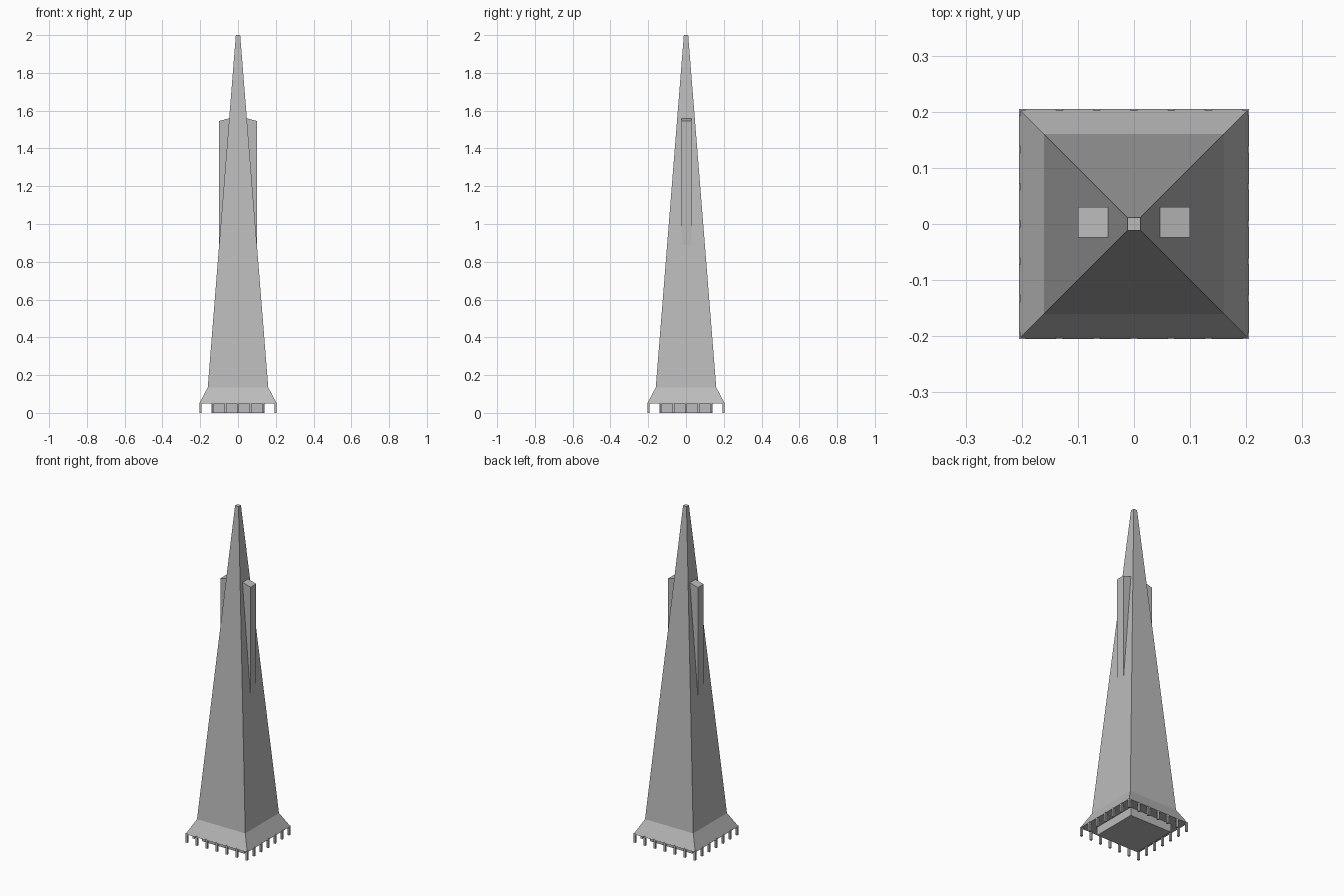
import bpy, bmesh

cube = bpy.data.objects.get("Cube")
if cube:
    bpy.data.objects.remove(cube, do_unlink=True)

grey = bpy.data.materials.new("concrete grey")
grey.use_nodes = True
colour = (0.5, 0.5, 0.5, 1)
grey.diffuse_color = colour
grey.node_tree.nodes["Principled BSDF"].inputs["Base Color"].default_value = colour


def loft(name, rings):
    """Join stacked rings of points into a closed solid."""
    bm = bmesh.new()
    loops = [[bm.verts.new(p) for p in ring] for ring in rings]
    n = len(loops[0])
    for low, high in zip(loops, loops[1:]):
        for i in range(n):
            j = (i + 1) % n
            bm.faces.new((low[i], low[j], high[j], high[i]))
    bm.faces.new(loops[0][::-1])
    bm.faces.new(loops[-1])
    bmesh.ops.recalc_face_normals(bm, faces=bm.faces)
    mesh = bpy.data.meshes.new(name)
    bm.to_mesh(mesh)
    bm.free()
    mesh.materials.append(grey)
    obj = bpy.data.objects.new(name, mesh)
    bpy.context.collection.objects.link(obj)
    return obj


def square(half, z, x=0, y=0):
    return [(x - half, y - half, z), (x + half, y - half, z),
            (x + half, y + half, z), (x - half, y + half, z)]


# Tapering shaft, flared skirt and recessed ground floor
loft("shaft", [square(0.16, 0.135), square(0.0115, 2)])
loft("skirt", [square(0.205, 0.05), square(0.16, 0.135)])
loft("ground_floor", [square(0.14, 0), square(0.14, 0.05)])

# Vertical wings on both sides, with tops sloping outwards
y0, y1 = -0.024, 0.03
for side, s in (("left", 1), ("right", -1)):
    inner, outer = s * 0.02, s * 0.1
    loft(side + "_wing", [
        [(inner, y0, 0.85), (outer, y0, 0.85), (outer, y1, 0.85), (inner, y1, 0.85)],
        [(inner, y0, 1.567), (outer, y0, 1.545), (outer, y1, 1.545), (inner, y1, 1.567)]])

# Slim columns around the edge of the skirt
edge, count = 0.199, 7
for i in range(count):
    for j in range(count):
        if i in (0, count - 1) or j in (0, count - 1):
            x, y = (edge * (2 * k / (count - 1) - 1) for k in (i, j))
            loft("column", [square(0.006, 0, x, y), square(0.006, 0.055, x, y)])
